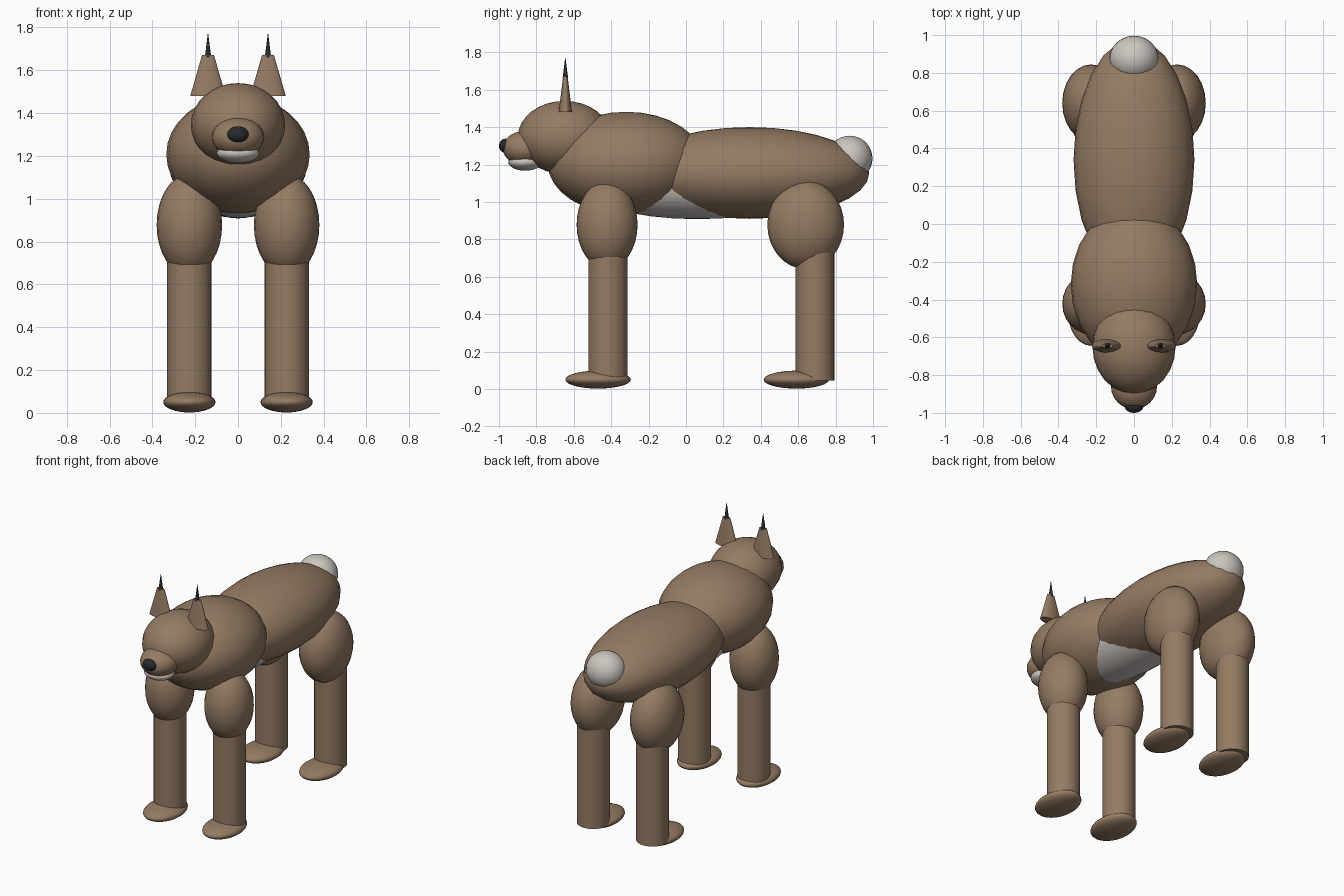
import bpy
from math import radians

old = bpy.data.objects.get("Cube")
if old:
    bpy.data.objects.remove(old, do_unlink=True)


def material(name, rgb):
    m = bpy.data.materials.new(name)
    m.use_nodes = True
    m.diffuse_color = (*rgb, 1)
    m.node_tree.nodes["Principled BSDF"].inputs["Base Color"].default_value = (*rgb, 1)
    return m


BROWN = material("brown fur", (0.30, 0.20, 0.125))
PALE = material("pale fur", (0.60, 0.56, 0.52))
DARK = material("dark grey", (0.02, 0.022, 0.025))


def finish(name, mat, scale=(1, 1, 1)):
    """Name, scale, colour and smooth the newly added primitive."""
    ob = bpy.context.object
    ob.name = ob.data.name = name
    ob.scale = scale
    bpy.ops.object.transform_apply(location=False, rotation=False, scale=True)
    ob.data.materials.append(mat)
    bpy.ops.object.shade_smooth_by_angle(angle=radians(40))
    return ob


def ellipsoid(name, centre, radii, mat=BROWN):
    bpy.ops.mesh.primitive_uv_sphere_add(segments=24, ring_count=16, radius=1, location=centre)
    return finish(name, mat, radii)


def cone(name, centre_xy, z0, z1, r0, r1, mat=BROWN, flat=1):
    bpy.ops.mesh.primitive_cone_add(vertices=24, radius1=r0, radius2=r1, depth=z1 - z0,
                                    location=(*centre_xy, (z0 + z1) / 2))
    return finish(name, mat, (1, flat, 1))


# Trunk
ellipsoid("hind_body", (0, 0.34, 1.155), (0.32, 0.64, 0.245))
ellipsoid("chest", (0, -0.32, 1.207), (0.335, 0.42, 0.275))
ellipsoid("belly", (0, 0.06, 1.108), (0.225, 0.65, 0.2), PALE)
ellipsoid("tail", (0, 0.875, 1.232), (0.13, 0.122, 0.122), PALE)

# Head
ellipsoid("head", (0, -0.65, 1.345), (0.22, 0.25, 0.195))
ellipsoid("muzzle", (0, -0.86, 1.287), (0.122, 0.12, 0.093))
ellipsoid("lower_jaw", (0, -0.86, 1.213), (0.1, 0.09, 0.046), PALE)
ellipsoid("nose", (0, -0.965, 1.3), (0.05, 0.035, 0.038), DARK)

# Ears and legs on both sides
for side, s in (("left", 1), ("right", -1)):
    ear = (s * 0.14, -0.645)
    cone(side + "_ear", ear, 1.48, 1.67, 0.083, 0.028, flat=0.43)
    cone(side + "_ear_tuft", ear, 1.66, 1.77, 0.015, 0.001, DARK)
    x = s * 0.227
    for end, leg_y, thigh_y, length, paw_y in (("front", -0.418, -0.422, 0.163, -0.47),
                                               ("hind", 0.69, 0.64, 0.205, 0.59)):
        tag = side + "_" + end
        ellipsoid(tag + "_thigh", (x, thigh_y, 0.878), (0.153, length, 0.237))
        cone(tag + "_leg", (x, leg_y), 0.045, 0.85, 0.104, 0.104)
        ellipsoid(tag + "_paw", (x, paw_y, 0.05), (0.122, 0.175, 0.048))
